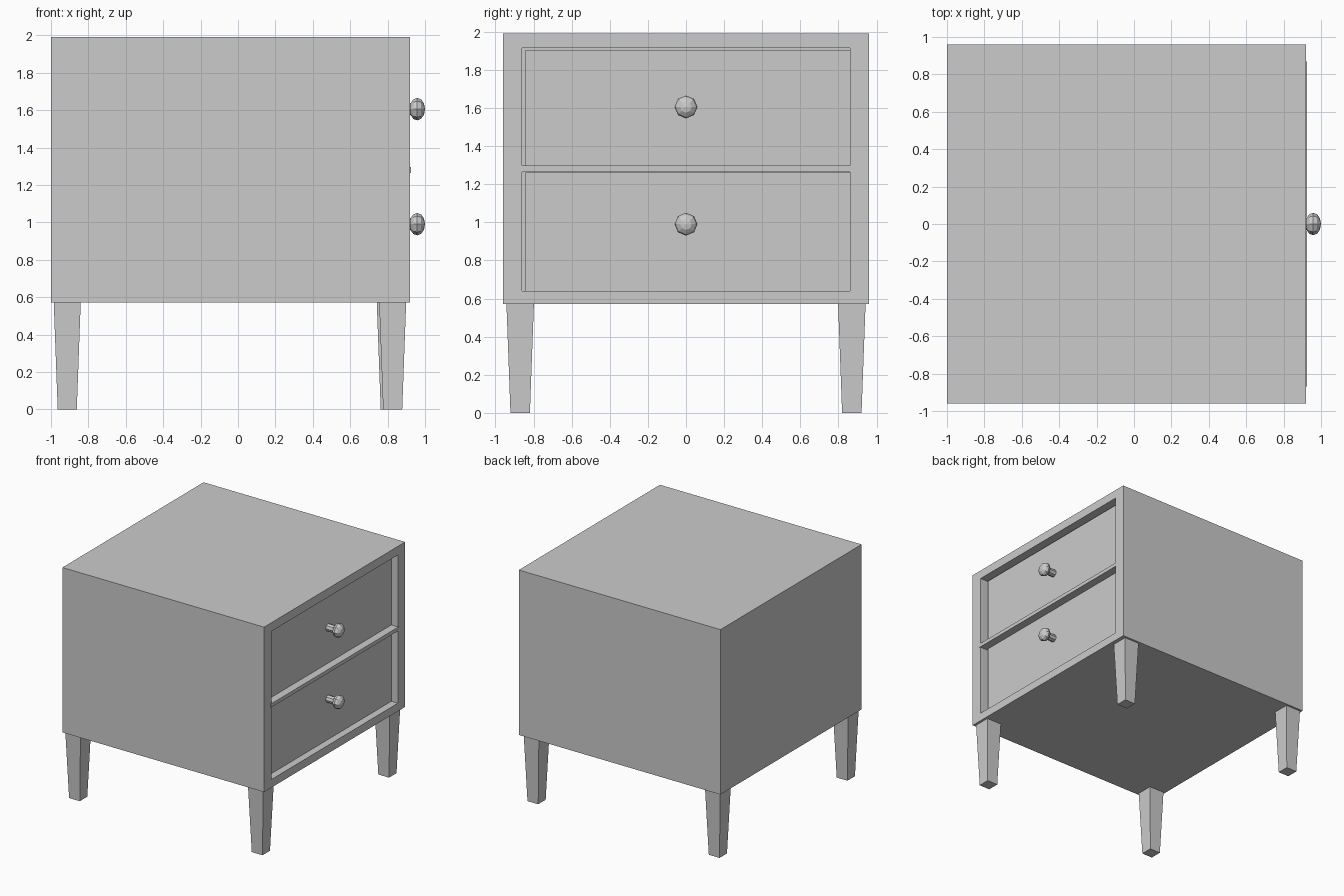
import bpy, bmesh
from math import pi
from mathutils import Matrix, Vector

if "Cube" in bpy.data.objects:
    bpy.data.objects.remove(bpy.data.objects["Cube"])


def finish(name, bm):
    bmesh.ops.recalc_face_normals(bm, faces=bm.faces)
    mesh = bpy.data.meshes.new(name)
    bm.to_mesh(mesh)
    bm.free()
    obj = bpy.data.objects.new(name, mesh)
    bpy.context.collection.objects.link(obj)
    return obj


def box(name, lo, hi, taper=0.0):
    """Box between two corners; taper shrinks the bottom on every side."""
    bm = bmesh.new()
    bmesh.ops.create_cube(bm, size=1)
    lo, hi = Vector(lo), Vector(hi)
    mid, size = (lo + hi) / 2, hi - lo
    for v in bm.verts:
        t = taper if v.co.z < 0 else 0
        v.co = Vector((mid.x + v.co.x * (size.x - 2 * t),
                       mid.y + v.co.y * (size.y - 2 * t),
                       mid.z + v.co.z * size.z))
    return finish(name, bm)


def knob(name, z):
    """Flattened low-poly ball on a short stem, facing +x."""
    bm = bmesh.new()
    turn = Matrix.Rotation(pi / 2, 4, 'Y')
    bmesh.ops.create_uvsphere(
        bm, u_segments=8, v_segments=6, radius=1,
        matrix=Matrix.Translation((0.958, 0, z)) @ Matrix.Diagonal((0.042, 0.06, 0.06, 1)) @ turn)
    bmesh.ops.create_cone(
        bm, cap_ends=True, segments=8, radius1=0.032, radius2=0.032, depth=0.09,
        matrix=Matrix.Translation((0.89, 0, z)) @ turn)
    return finish(name, bm)


# Cabinet body with a shallow opening on the drawer side
cabinet = box("cabinet_body", (-1, -0.96, 0.57), (0.92, 0.96, 1.99))
opening = box("opening_cutter", (0.84, -0.86, 0.64), (1.1, 0.86, 1.915))
opening.hide_render = True
opening.hide_set(True)
opening.display_type = 'WIRE'
cut = cabinet.modifiers.new("opening", 'BOOLEAN')
cut.operation = 'DIFFERENCE'
cut.solver = 'EXACT'
cut.object = opening

# Rail between the drawers, slightly proud of the front
box("drawer_rail", (0.835, -0.87, 1.265), (0.925, 0.87, 1.297))

# Recessed drawer fronts and their knobs
for label, z0, z1, zk in (("lower", 0.635, 1.262, 0.99), ("upper", 1.29, 1.903, 1.605)):
    box(label + "_drawer_front", (0.835, -0.842, z0), (0.858, 0.865, z1))
    knob(label + "_drawer_knob", zk)

# Four tapered legs
for side, y in (("front", -0.87), ("back", 0.87)):
    right_x = 0.827 if y < 0 else 0.814
    for end, x in (("left", -0.913), ("right", right_x)):
        box(f"{side}_{end}_leg", (x - 0.072, y - 0.072, 0), (x + 0.072, y + 0.072, 0.57), 0.021)
